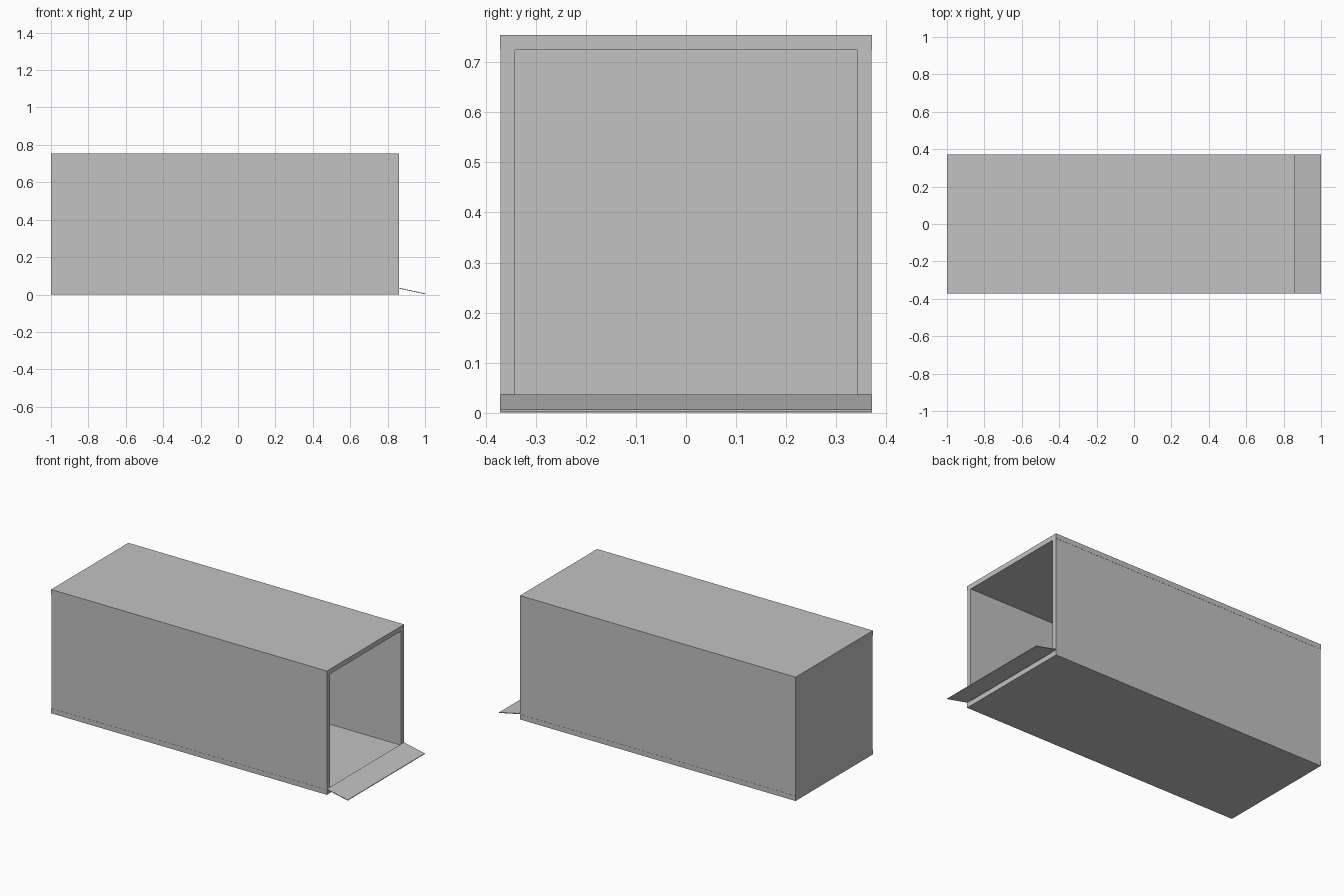
import bpy
import bmesh

cube = bpy.data.objects.get("Cube")
if cube:
    bpy.data.objects.remove(cube, do_unlink=True)

# Single plain grey
grey = bpy.data.materials.new("light_grey")
grey.use_nodes = True
colour = (0.54, 0.54, 0.54, 1.0)
grey.diffuse_color = colour
grey.node_tree.nodes["Principled BSDF"].inputs["Base Color"].default_value = colour


def add_object(name, bm):
    mesh = bpy.data.meshes.new(name)
    bmesh.ops.recalc_face_normals(bm, faces=bm.faces)
    bm.to_mesh(mesh)
    bm.free()
    mesh.materials.append(grey)
    obj = bpy.data.objects.new(name, mesh)
    bpy.context.collection.objects.link(obj)
    return obj


def box(name, x, y, z):
    """Box spanning the given (min, max) ranges."""
    bm = bmesh.new()
    bmesh.ops.create_cube(bm, size=1.0)
    for v in bm.verts:
        v.co = [r[0] if c < 0 else r[1] for c, r in zip(v.co, (x, y, z))]
    return add_object(name, bm)


BACK, MOUTH = -1.0, 0.86      # closed and open ends
W, H, T = 0.372, 0.755, 0.03  # half width, height, panel thickness

# Floor and roof panels
box("floor", (BACK, MOUTH), (-W, W), (0, T))
box("roof", (BACK, MOUTH), (-W, W), (H - T, H))

# Side walls between floor and roof
for name, s in (("front_wall", -1), ("back_wall", 1)):
    box(name, (BACK, MOUTH), sorted((s * (W - T), s * (W - 0.001))), (T, H - T))

# Closed end wall
box("end_wall", (BACK, BACK + T), (-W + T, W - T), (T, H - T))

# Thin sloping ramp at the open end
profile = [(MOUTH, 0.036), (1.0, 0.006), (1.0, 0.002), (MOUTH, 0.032)]
bm = bmesh.new()
face = bm.faces.new([bm.verts.new((x, -W, z)) for x, z in profile])
ext = bmesh.ops.extrude_face_region(bm, geom=[face])
bmesh.ops.translate(bm, vec=(0, 2 * W, 0),
                    verts=[g for g in ext["geom"] if isinstance(g, bmesh.types.BMVert)])
add_object("ramp", bm)
